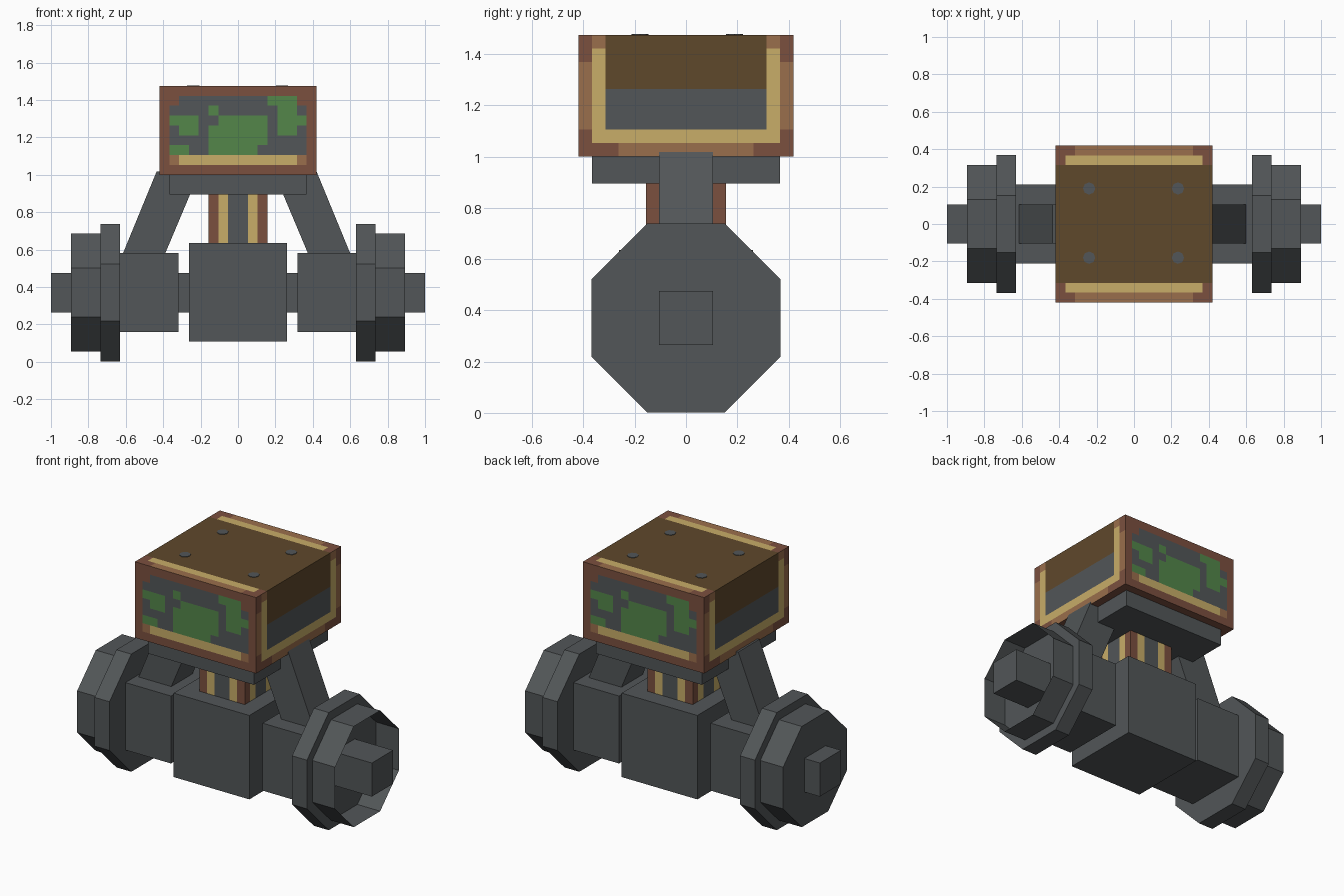
import bpy, bmesh, math
from mathutils import Vector, Matrix

if "Cube" in bpy.data.objects:
    bpy.data.objects.remove(bpy.data.objects["Cube"], do_unlink=True)

# ---- flat colours ----
def lin(c):
    c /= 255
    return c / 12.92 if c <= 0.04045 else ((c + 0.055) / 1.055) ** 2.4

def material(name, rgb):
    col = (*[lin(c) for c in rgb], 1)
    m = bpy.data.materials.new(name)
    m.use_nodes = True
    m.diffuse_color = col
    m.node_tree.nodes["Principled BSDF"].inputs["Base Color"].default_value = col
    return m

MATS = [material(*a) for a in (
    ("steel grey", (82, 86, 88)),
    ("rust brown", (123, 80, 63)),
    ("tan", (154, 110, 76)),
    ("gold", (200, 173, 104)),
    ("screen green", (83, 134, 74)),
    ("dark roof brown", (95, 72, 43)))]
GREY, BROWN, TAN, GOLD, GREEN, ROOF = range(6)

# ---- helpers ----
def finish(name, bm, mats=MATS[:1]):
    me = bpy.data.meshes.new(name)
    bm.to_mesh(me)
    bm.free()
    for m in mats:
        me.materials.append(m)
    ob = bpy.data.objects.new(name, me)
    bpy.context.collection.objects.link(ob)
    return ob

def box(name, lo, hi):
    lo, hi = Vector(lo), Vector(hi)
    bm = bmesh.new()
    bmesh.ops.create_cube(bm, size=1, matrix=Matrix.Translation((lo + hi) / 2)
                          @ Matrix.Diagonal((*(hi - lo), 1)))
    return finish(name, bm)

def octagon(name, x0, x1, half, z, open_ends=()):
    """Eight-sided drum along x; open_ends lists the x signs of caps left out."""
    bm = bmesh.new()
    r = half / math.cos(math.pi / 8)
    bmesh.ops.create_cone(
        bm, cap_ends=True, segments=8, radius1=r, radius2=r, depth=abs(x1 - x0),
        matrix=Matrix.Translation(((x0 + x1) / 2, 0, z)) @ Matrix.Rotation(math.pi / 2, 4, 'Y')
        @ Matrix.Rotation(math.pi / 8, 4, 'Z'))
    bm.normal_update()
    caps = [f for f in bm.faces if any(f.normal.x * s > 0.9 for s in open_ends)]
    bmesh.ops.delete(bm, geom=caps, context='FACES_ONLY')
    return finish(name, bm)

def both(rects, cols):
    """Add the left-right mirrored copy of each rectangle."""
    return rects + [(cols - c1, r0, cols - c0, r1, m) for c0, r0, c1, r1, m in rects]

def painted_box(name, lo, hi, cells, paint):
    """Box cut into cells; paint(normal) gives rectangles (c0, r0, c1, r1, colour)."""
    lo, hi = Vector(lo), Vector(hi)
    mid, size = (lo + hi) / 2, hi - lo
    bm = bmesh.new()
    for axis in range(3):
        for sign in (-1, 1):
            n = Vector((0, 0, 0))
            n[axis] = sign
            if axis == 2:
                u, v = Vector((1, 0, 0)), Vector((0, sign, 0))
            else:
                v = Vector((0, 0, 1))
                u = v.cross(n)
            extent = lambda d: sum(abs(d[i]) * size[i] for i in range(3))
            count = lambda d: round(sum(abs(d[i]) * cells[i] for i in range(3)))
            nu, nv, rects = count(u), count(v), paint(n)
            at = lambda c, r: bm.verts.new(mid + n * extent(n) / 2 + u * extent(u) * (c / nu - 0.5)
                                           + v * extent(v) * (r / nv - 0.5))
            for c in range(nu):
                for r in range(nv):
                    f = bm.faces.new([at(c, r), at(c + 1, r), at(c + 1, r + 1), at(c, r + 1)])
                    for c0, r0, c1, r1, m in rects:
                        if c0 <= c < c1 and r0 <= r < r1:
                            f.material_index = m
    bmesh.ops.remove_doubles(bm, verts=bm.verts, dist=0.0005)
    return finish(name, bm, MATS)

# ---- head with screens front and back, trimmed sides and roof ----
SCREEN = [(0, 0, 16, 9, BROWN), (1, 1, 15, 8, GREY),
          *both([(1, 1, 2, 2, TAN), (1, 7, 2, 8, BROWN)], 16),
          (2, 1, 14, 2, GOLD),
          (11, 7, 14, 8, GREEN), (12, 6, 14, 7, GREEN), (5, 6, 6, 7, GREEN),
          (1, 5, 4, 6, GREEN), (2, 4, 4, 5, GREEN), (1, 2, 3, 3, GREEN),
          (6, 5, 11, 6, GREEN), (5, 2, 11, 5, GREEN), (10, 2, 11, 3, GREY),
          (12, 5, 15, 6, GREEN), (12, 4, 14, 5, GREEN)]
SIDE = [(0, 0, 16, 9, TAN), (1, 1, 15, 8, GOLD), (2, 2, 14, 5, GREY), (2, 5, 14, 9, ROOF),
        *both([(0, 7, 1, 9, BROWN), (0, 0, 3, 1, BROWN), (0, 0, 1, 2, BROWN)], 16)]
TOP = [(0, 0, 16, 16, TAN), (0, 2, 16, 14, ROOF)]
for row in (0, 14):
    TOP += both([(0, row, 2, row + 2, BROWN)], 16)
TOP += [(1, 1, 15, 2, GOLD), (1, 14, 15, 15, GOLD)]

def head_paint(n):
    if n.z > 0.5:
        return TOP
    if n.z < -0.5:
        return [(0, 0, 16, 16, BROWN)]
    return SIDE if abs(n.x) > 0.5 else SCREEN

painted_box("head", (-0.42, -0.42, 1.0), (0.42, 0.42, 1.475), (16, 16, 9), head_paint)

# roof bolts
for i, (x, y) in enumerate([(-0.24, -0.18), (-0.24, 0.19), (0.235, -0.18), (0.235, 0.19)]):
    bm = bmesh.new()
    bmesh.ops.create_cone(bm, cap_ends=True, segments=8, radius1=0.033, radius2=0.033, depth=0.006,
                          matrix=Matrix.Translation((x, y, 1.475)))
    finish(f"roof_bolt_{i + 1}", bm)

# ---- neck ----
box("neck_plate", (-0.367, -0.367, 0.895), (0.367, 0.367, 1.0))
STRIPES = [(0, 0, 6, 6, BROWN), (1, 0, 5, 1, GOLD), (2, 0, 4, 1, GREY)]
painted_box("neck_post", (-0.157, -0.157, 0.6), (0.157, 0.157, 0.9), (6, 6, 1),
            lambda n: STRIPES if abs(n.z) < 0.5 else [])

# ---- body and axle ----
box("body", (-0.262, -0.262, 0.11), (0.262, 0.262, 0.635))
box("axle", (-1, -0.105, 0.265), (1, 0.105, 0.475))

# ---- shoulders, struts and wheels on each side ----
for side, s in (("left", 1), ("right", -1)):
    xs = sorted((0.317 * s, 0.636 * s))
    box(f"{side}_shoulder", (xs[0], -0.21, 0.16), (xs[1], 0.21, 0.582))

    # slanted strut
    shift = 0 if s > 0 else -0.015
    bm = bmesh.new()
    profile = [(0.637, 0.49), (0.42, 1.018), (0.198, 0.998), (0.412, 0.49)]
    f = bm.faces.new([bm.verts.new((x * s + shift, -0.105, z)) for x, z in profile])
    ext = bmesh.ops.extrude_face_region(bm, geom=[f])
    bmesh.ops.translate(bm, vec=(0, 0.21, 0),
                        verts=[g for g in ext["geom"] if isinstance(g, bmesh.types.BMVert)])
    bmesh.ops.recalc_face_normals(bm, faces=bm.faces)
    finish(f"{side}_strut", bm)

    # wheel and its hub; the left hub is an open ring
    octagon(f"{side}_wheel", 0.632 * s, 0.735 * s, 0.368, 0.37)
    octagon(f"{side}_hub", 0.735 * s, 0.893 * s, 0.315, 0.37, (1, -1) if s > 0 else (1,))
